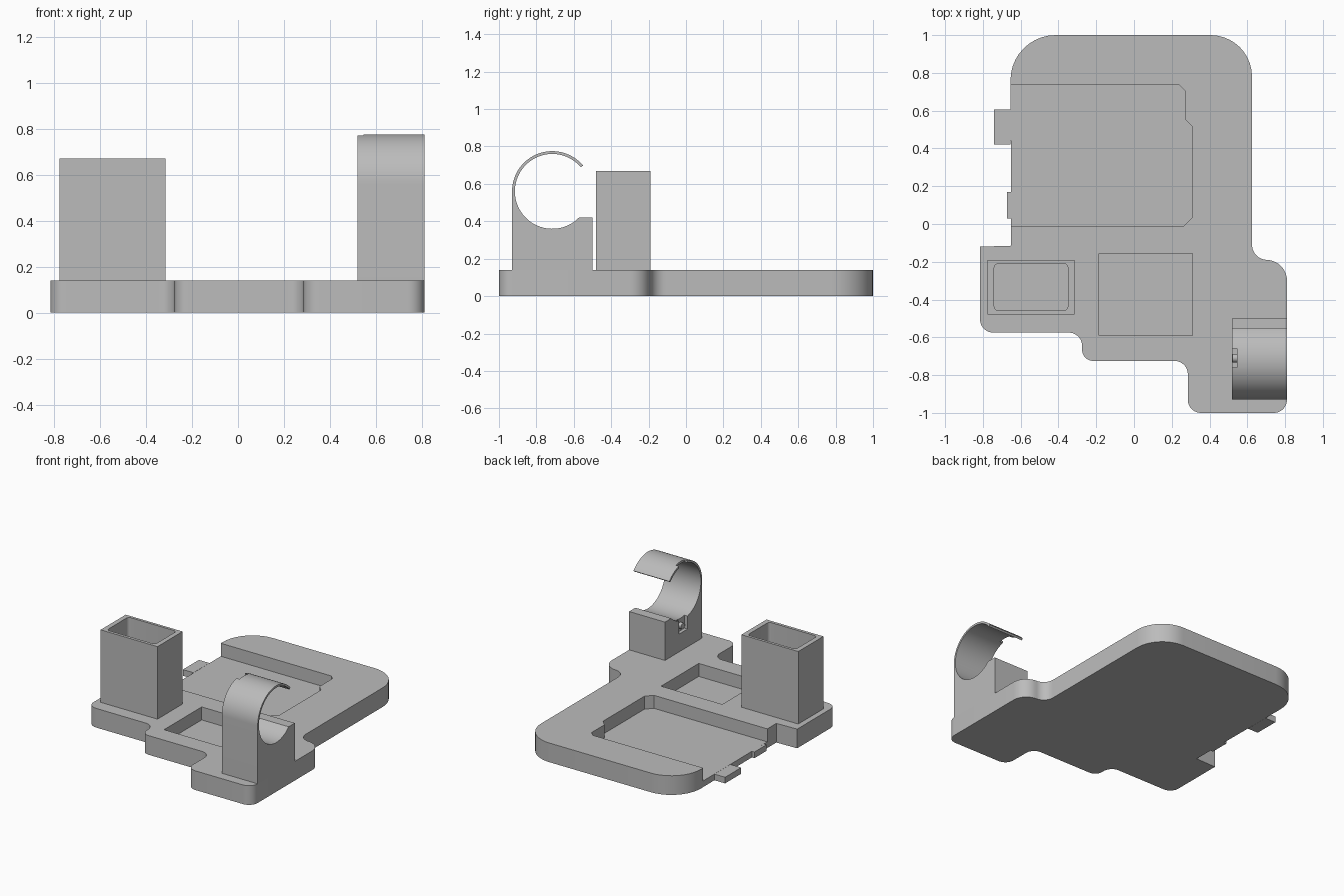
import bpy, bmesh, math
from mathutils import Vector

if "Cube" in bpy.data.objects:
    bpy.data.objects.remove(bpy.data.objects["Cube"], do_unlink=True)

grey = bpy.data.materials.new("light grey plastic")
grey.use_nodes = True
COLOUR = (0.5, 0.5, 0.5, 1)
grey.diffuse_color = COLOUR
grey.node_tree.nodes["Principled BSDF"].inputs["Base Color"].default_value = COLOUR


def rounded(corners, steps=10):
    """Outline from (x, y, radius) corners, each filleted by its radius."""
    out = []
    for i, (x, y, r) in enumerate(corners):
        p = Vector((x, y))
        if r == 0:
            out.append(p)
            continue
        a = (Vector(corners[i - 1][:2]) - p).normalized()
        b = (Vector(corners[(i + 1) % len(corners)][:2]) - p).normalized()
        centre = p + (a + b) * r
        for k in range(steps + 1):
            t = k / steps * math.pi / 2
            out.append(centre - b * r * math.cos(t) - a * r * math.sin(t))
    return out


def rect(x0, x1, y0, y1, r=0):
    return rounded([(x0, y0, r), (x1, y0, r), (x1, y1, r), (x0, y1, r)], 5)


def arc(cy, cz, r, start, end, steps):
    angles = [math.radians(start + (end - start) * k / steps) for k in range(steps + 1)]
    return [(cy + r * math.cos(t), cz + r * math.sin(t)) for t in angles]


def prism(name, outline, lo, hi, axis="z"):
    """Extrude an outline from lo to hi along an axis."""
    place = (lambda p: (p[0], p[1], lo)) if axis == "z" else (lambda p: (lo, p[0], p[1]))
    move = Vector((0, 0, hi - lo)) if axis == "z" else Vector((hi - lo, 0, 0))
    bm = bmesh.new()
    face = bm.faces.new([bm.verts.new(place(p)) for p in outline])
    top = bmesh.ops.extrude_face_region(bm, geom=[face])["geom"]
    bmesh.ops.translate(bm, vec=move, verts=[g for g in top if isinstance(g, bmesh.types.BMVert)])
    bmesh.ops.recalc_face_normals(bm, faces=bm.faces)
    mesh = bpy.data.meshes.new(name)
    bm.to_mesh(mesh)
    bm.free()
    mesh.materials.append(grey)
    obj = bpy.data.objects.new(name, mesh)
    bpy.context.collection.objects.link(obj)
    return obj


def select(obj):
    bpy.ops.object.select_all(action="DESELECT")
    obj.select_set(True)
    bpy.context.view_layer.objects.active = obj


def cut(obj, outline, lo, hi):
    cutter = prism("cutter", outline, lo, hi)
    cutter.hide_render = True
    mod = obj.modifiers.new("cut", "BOOLEAN")
    mod.operation, mod.solver, mod.object = "DIFFERENCE", "EXACT", cutter
    select(obj)
    bpy.ops.object.modifier_apply(modifier=mod.name)
    bpy.data.objects.remove(cutter, do_unlink=True)


TOP, FLOOR = 0.14, 0.045

# Base plate with rounded and stepped outline
base = prism("base_plate", rounded([
    (0.625, 1, 0.22), (-0.655, 1, 0.24), (-0.65, -0.115, 0), (-0.815, -0.12, 0),
    (-0.815, -0.575, 0.07), (-0.275, -0.575, 0.07), (-0.275, -0.725, 0.06),
    (0.285, -0.725, 0.07), (0.285, -1, 0.07), (0.81, -1, 0.07),
    (0.81, -0.19, 0.11), (0.625, -0.19, 0.08)]), 0, TOP)

# Large tray, open at the side, and small square tray
cut(base, [(-0.9, -0.01), (0.265, -0.01), (0.31, 0.035), (0.31, 0.515), (0.27, 0.555),
           (0.27, 0.705), (0.24, 0.735), (-0.9, 0.735)], FLOOR, 1)
cut(base, rect(-0.185, 0.31, -0.59, -0.155), FLOOR, 1)

# Thin tabs on the open side of the large tray
tabs = [prism("large_tab", rect(-0.74, -0.654, 0.42, 0.605), 0, FLOOR),
        prism("small_tab", rect(-0.672, -0.651, 0.03, 0.17), 0, FLOOR)]

# Hollow rectangular holder
holder = prism("upright_holder", rect(-0.775, -0.315, -0.48, -0.19), TOP, 0.67)
cavity = rect(-0.74, -0.35, -0.458, -0.21, 0.022)
for part in (base, holder):
    cut(part, cavity, FLOOR, 1)

# Open ring clip on a solid block
CY, CZ = -0.715, 0.56
profile = [(-0.5, TOP), (-0.5, 0.42)]
profile += arc(CY, CZ, 0.2, -44.4, -320, 64)
profile += arc(CY, CZ, 0.215, 40, 180, 36)
profile += [(-0.93, TOP)]
clip = prism("ring_clip", profile, 0.52, 0.81, "x")
cut(clip, rect(0.5, 0.545, -0.76, -0.66), 0.27, 1)
peg = prism("clip_peg", arc(-0.71, 0.31, 0.022, 0, 345, 23), 0.522, 0.55, "x")

for obj in [base, holder, clip, peg] + tabs:
    select(obj)
    bpy.ops.object.shade_smooth_by_angle(angle=math.radians(30))
